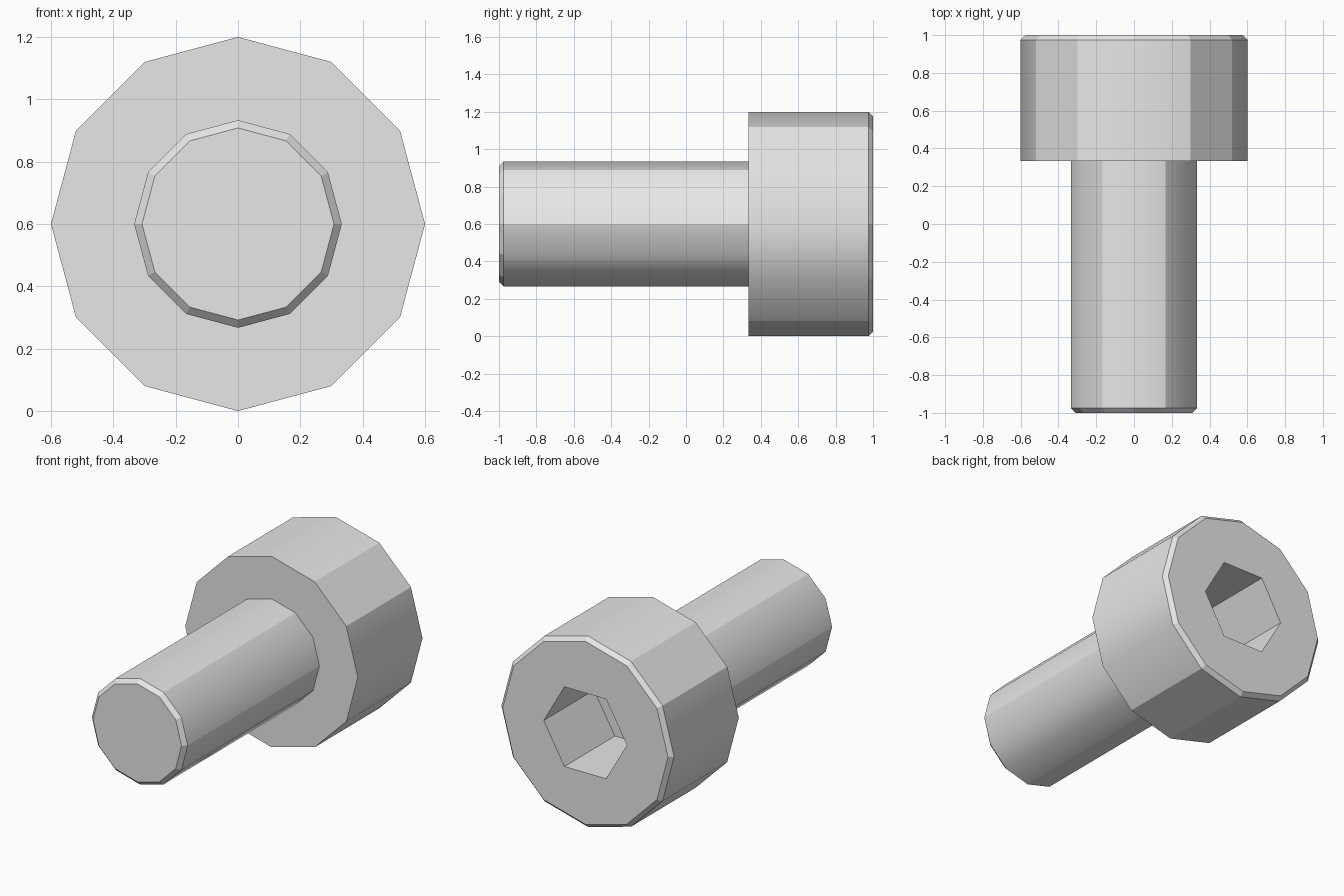
import bpy, bmesh
from math import cos, sin, radians

cube = bpy.data.objects.get("Cube")
if cube:
    bpy.data.objects.remove(cube, do_unlink=True)

# Main dimensions; the screw lies along y
AXIS_Z = 0.6
SHAFT_R, HEAD_R, SOCKET_R = 0.333, 0.6, 0.289
CHAMFER = 0.025
FLANGE_Y, SOCKET_FLOOR_Y = 0.333, 0.5

steel = bpy.data.materials.new("light_grey_steel")
steel.use_nodes = True
grey = (0.8, 0.8, 0.8, 1)
steel.diffuse_color = grey
steel.node_tree.nodes["Principled BSDF"].inputs["Base Color"].default_value = grey

bm = bmesh.new()


def ring(y, radius, sides=12):
    step = radians(360 / sides)
    return [bm.verts.new((radius * cos(i * step), y, AXIS_Z + radius * sin(i * step)))
            for i in range(sides)]


def bridge(a, b):
    n = len(a)
    for i in range(n):
        j = (i + 1) % n
        bm.faces.new((a[i], a[j], b[j], b[i]))


# Shaft and head: twelve-sided rings from the tip to the back face
tip = ring(-1, SHAFT_R - CHAMFER)
shaft_front = ring(-1 + CHAMFER, SHAFT_R)
shaft_back = ring(FLANGE_Y, SHAFT_R)
head_front = ring(FLANGE_Y, HEAD_R)
head_back = ring(1 - CHAMFER, HEAD_R)
rim = ring(1, HEAD_R - CHAMFER)
outline = [tip, shaft_front, shaft_back, head_front, head_back, rim]
for a, b in zip(outline, outline[1:]):
    bridge(a, b)
bm.faces.new(tip)

# Hexagonal socket sunk into the head
mouth = ring(1, SOCKET_R, 6)
floor = ring(SOCKET_FLOOR_Y, SOCKET_R, 6)
for i in range(6):
    j = (i + 1) % 6
    bm.faces.new((rim[2 * i], rim[2 * i + 1], rim[2 * j], mouth[j], mouth[i]))
bridge(mouth, floor)
bm.faces.new(floor)
bmesh.ops.recalc_face_normals(bm, faces=bm.faces)

# Crisp edges everywhere, except some softened long edges
for face in bm.faces:
    face.smooth = True
for edge in bm.edges:
    edge.smooth = False


def soften(a, b, indices):
    for i in indices:
        bm.edges.get((a[i], b[i])).smooth = True


soften(shaft_front, shaft_back, (1, 3, 5, 7, 8, 10, 11))
soften(head_front, head_back, (0, 3, 6, 7, 11))

mesh = bpy.data.meshes.new("socket_screw")
bm.to_mesh(mesh)
bm.free()
mesh.materials.append(steel)
screw = bpy.data.objects.new("socket_screw", mesh)
bpy.context.collection.objects.link(screw)
